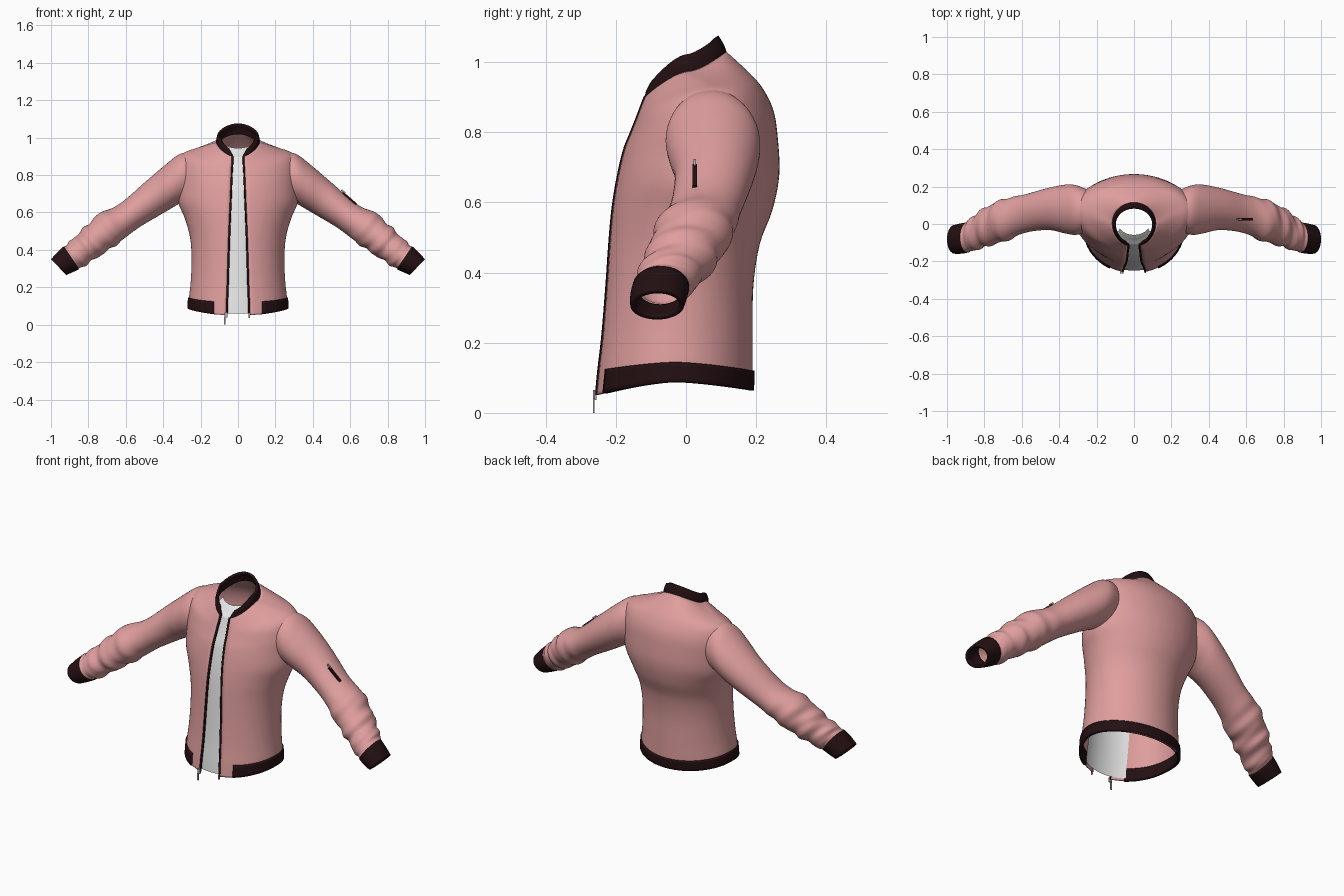
import bpy, math
from mathutils import Vector

if "Cube" in bpy.data.objects:
    bpy.data.objects.remove(bpy.data.objects["Cube"])


def material(name, col):
    m = bpy.data.materials.new(name)
    m.diffuse_color = (*col, 1)
    m.use_nodes = True
    m.node_tree.nodes["Principled BSDF"].inputs["Base Color"].default_value = m.diffuse_color
    return m


PINK = material("pink_fabric", (0.74, 0.34, 0.34))
DARK = material("dark_ribbing", (0.017, 0.005, 0.006))
WHITE = material("white_lining", (0.8, 0.8, 0.8))
METAL = material("zip_metal", (0.4, 0.4, 0.4))


def catmull(rows, n):
    """Smoothly interpolate a list of tuples, n steps per segment."""
    out = []
    for i in range(len(rows) - 1):
        p = [rows[max(i - 1, 0)], rows[i], rows[i + 1], rows[min(i + 2, len(rows) - 1)]]
        for k in range(n):
            t = k / n
            out.append(tuple(0.5 * (2 * b + (c - a) * t + (2 * a - 5 * b + 4 * c - d) * t * t
                                    + (3 * b - a - 3 * c + d) * t ** 3)
                             for a, b, c, d in zip(*p)))
    return out + [rows[-1]]


def grid_object(name, rows, mat, closed=False, thick=0.0, mirror=False):
    """Skin rows of points into one smooth surface."""
    m = len(rows[0])
    faces = []
    for i in range(len(rows) - 1):
        for j in range(m if closed else m - 1):
            k = (j + 1) % m
            faces.append((i * m + j, i * m + k, (i + 1) * m + k, (i + 1) * m + j))
    me = bpy.data.meshes.new(name)
    me.from_pydata([p for r in rows for p in r], [], faces)
    me.materials.append(mat)
    ob = bpy.data.objects.new(name, me)
    bpy.context.collection.objects.link(ob)
    if thick:
        s = ob.modifiers.new("thickness", "SOLIDIFY")
        s.thickness, s.offset = thick, -1
    if mirror:
        md = ob.modifiers.new("mirror", "MIRROR")
        md.use_mirror_merge = False
    bpy.ops.object.select_all(action='DESELECT')
    ob.select_set(True)
    bpy.context.view_layer.objects.active = ob
    bpy.ops.object.shade_smooth_by_angle(angle=math.radians(50))
    return ob


def ring_point(r, t, out=0.0):
    """Point on a body ring; t = 0 is the front, out pushes outwards."""
    fy, fz, sx, sy, sz, by, bz = r[:7]
    c = math.cos(t)
    ey, ez = (fy - out, fz) if c > 0 else (by + out, bz)
    return ((sx + out) * math.sin(t), sy + (ey - sy) * abs(c), sz + (ez - sz) * abs(c) ** 1.5)


def arc(r, t0, t1, n, out=0.0):
    return [ring_point(r, t0 + (t1 - t0) * j / n, out) for j in range(n + 1)]


def angle_at(r, x):
    return math.asin(min(max(x / r[2], -1), 1))


# Body rings: front y,z / side x,y,z / back y,z / half width of front opening
BODY = [
    (-.262, .05, .265, -.03, .088, .188, .064, .062),
    (-.255, .12, .262, -.03, .145, .190, .12, .060),
    (-.243, .22, .252, -.025, .24, .190, .22, .056),
    (-.231, .36, .248, -.015, .36, .192, .36, .052),
    (-.222, .48, .257, 0, .47, .210, .48, .048),
    (-.212, .58, .285, .02, .57, .247, .58, .044),
    (-.197, .67, .318, .04, .65, .266, .68, .040),
    (-.178, .75, .325, .06, .74, .262, .78, .037),
    (-.158, .80, .325, .07, .83, .250, .86, .035),
    (-.142, .84, .300, .07, .91, .222, .92, .033),
    (-.131, .87, .220, .055, .945, .185, .965, .031),
    (-.120, .90, .115, .005, .975, .115, 1.03, .030),
]
body = catmull(BODY, 5)


def open_rows(rings, out=0.0, gap=None, n=72):
    rows = []
    for r in rings:
        t = angle_at(r, gap or r[7])
        rows.append(arc(r, t, 2 * math.pi - t, n, out))
    return rows


# Jacket body, open at the front
grid_object("jacket_body", open_rows(body), PINK, thick=0.006)

# Ribbed hem, stopping short of the front placket
hem = catmull(BODY[:2], 4)
grid_object("hem_band", open_rows(hem, 0.006, 0.128), DARK, thick=0.016)

# Collar, tapering towards the front
COLLAR = [
    (-.122, .895, .116, .005, .968, .118, 1.022, .030),
    (-.120, .912, .116, .003, .995, .108, 1.050, .036),
    (-.112, .930, .108, .000, 1.022, .092, 1.076, .048),
]
grid_object("collar", open_rows(catmull(COLLAR, 4)), DARK, thick=0.012)

# White inner panel behind the opening
inner = body[1:-1] + [(-.112, .90, .108, .0, .96, .1, 1, 0), (-.095, .925, .1, .0, .965, .1, 1, 0),
                      (-.07, .945, .095, .0, .97, .1, 1, 0)]
rows = []
for r in inner:
    a = min(angle_at(r, 0.135), 1.15)
    rows.append(arc(r, -a, a, 20, -0.012))
grid_object("inner_panel", rows, WHITE)

# Zip tape along both front edges
grid_object("zip_tape", [arc(r, angle_at(r, r[7] - .006), angle_at(r, r[7] + .003), 2, .003) for r in body],
            DARK, thick=0.008, mirror=True)

# Sleeve rings: top x,z / bottom x,z / centre y / half depth
SLEEVE = [
    (.24, .925, .26, .66, .07, .115),
    (.31, .913, .315, .645, .075, .133),
    (.38, .862, .36, .62, .08, .130),
    (.50, .760, .42, .585, .08, .112),
    (.63, .648, .54, .513, .055, .102),
    (.74, .595, .62, .450, .025, .112),
    (.81, .530, .69, .400, .0, .107),
    (.87, .472, .76, .355, -.03, .097),
    (.915, .430, .825, .312, -.06, .086),
    (.935, .412, .858, .300, -.072, .078),
]


def sleeve_rows(rings, n=48, folds=0.0):
    rows = []
    for i, (tx, tz, bx, bz, yc, ry) in enumerate(rings):
        s = i / (len(rings) - 1)
        amp = folds * min(max((s - 0.42) * 4, 0), 1) * min((1 - s) * 8, 1)
        row = []
        for j in range(n):
            a = 2 * math.pi * j / n
            # diagonal creases that bunch up towards the cuff
            k = 1 + amp * (math.sin(46 * s + 1.6 * math.sin(a + 0.6)) + 0.5 * math.sin(75 * s - 2 * math.sin(a)))
            c = k * math.cos(a)
            row.append(((tx + bx) / 2 + c * (tx - bx) / 2, yc - k * ry * math.sin(a),
                        (tz + bz) / 2 + c * (tz - bz) / 2))
        rows.append(row)
    return rows


grid_object("sleeves", sleeve_rows(catmull(SLEEVE, 9), folds=0.05), PINK, closed=True, mirror=True)

# Ribbed cuffs
CUFF = [(.932, .419, .850, .297, -.072, .081), (.968, .385, .885, .280, -.078, .081),
        (1.0, .350, .918, .266, -.082, .077)]
grid_object("cuffs", sleeve_rows(catmull(CUFF, 4)), DARK, closed=True, thick=0.014, mirror=True)


def box(name, loc, size, mat, tilt=0.0):
    bpy.ops.mesh.primitive_cube_add(size=1, location=loc, rotation=(0, tilt, 0))
    ob = bpy.context.object
    ob.name, ob.scale = name, size
    ob.data.materials.append(mat)


# Zip ends and pull at the bottom of the opening
box("zip_slider", (-.064, -.260, .052), (.014, .010, .026), METAL)
box("zip_pull", (-.070, -.263, .020), (.009, .005, .040), METAL)
box("zip_pin", (.060, -.258, .050), (.007, .007, .026), METAL)

# Short zip pocket on the right-hand sleeve
box("sleeve_zip", (.597, .025, .675), (.095, .014, .010), DARK, math.radians(41))
box("sleeve_zip_pull", (.562, .025, .712), (.026, .008, .010), METAL, math.radians(41))
